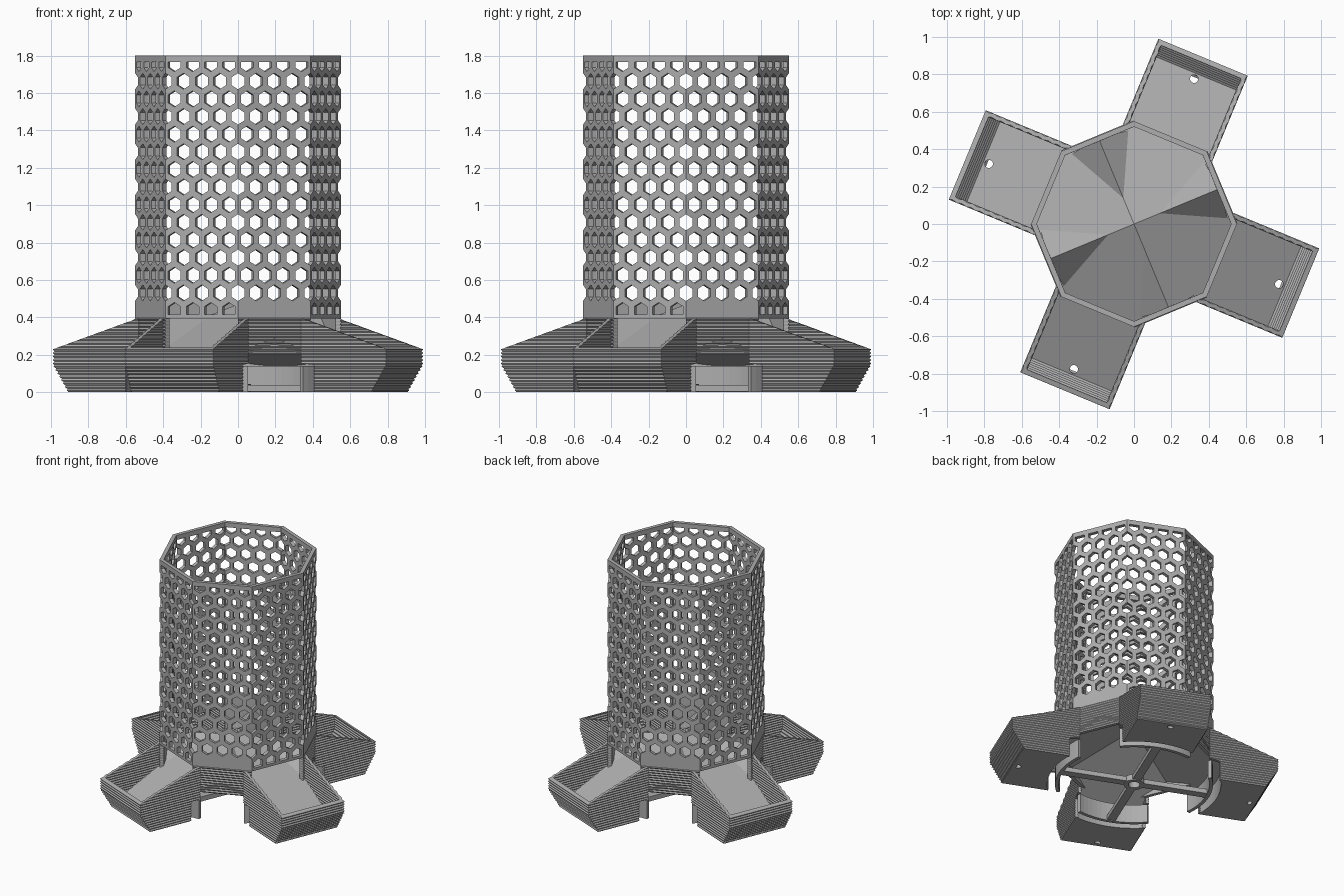
import bpy, bmesh
from math import sin, cos, pi, radians
from mathutils import Matrix, Vector

if "Cube" in bpy.data.objects:
    bpy.data.objects.remove(bpy.data.objects["Cube"])

grey = bpy.data.materials.new("plain grey")
grey.use_nodes = True
tone = (0.42, 0.42, 0.42, 1)
grey.diffuse_color = tone
grey.node_tree.nodes["Principled BSDF"].inputs["Base Color"].default_value = tone

TRAY_ANGLES = [radians(-22.5 + 90 * k) for k in range(4)]
GAP_ANGLES = [a + pi / 4 for a in TRAY_ANGLES]
APOTHEM, SIDE = 0.508, 0.421


def finish(name, bm, angle=0):
    bmesh.ops.recalc_face_normals(bm, faces=bm.faces)
    mesh = bpy.data.meshes.new(name)
    bm.to_mesh(mesh)
    bm.free()
    mesh.materials.append(grey)
    return place(name, mesh, angle)


def place(name, mesh, angle):
    obj = bpy.data.objects.new(name, mesh)
    obj.rotation_euler.z = angle
    bpy.context.collection.objects.link(obj)
    return obj


def copies(obj, angles):
    obj.rotation_euler.z = angles[0]
    for a in angles[1:]:
        place(obj.name, obj.data, a)


def loft(bm, rings, closed=False):
    """Skin a list of equal point rings, capped unless closed."""
    rows = [[bm.verts.new(p) for p in ring] for ring in rings]
    n = len(rows[0])
    pairs = list(zip(rows, rows[1:])) + ([(rows[-1], rows[0])] if closed else [])
    for a, b in pairs:
        for i in range(n):
            j = (i + 1) % n
            bm.faces.new((a[i], a[j], b[j], b[i]))
    if not closed:
        bm.faces.new(rows[0][::-1])
        bm.faces.new(rows[-1])


def ring_wall(bm, outer, inner, z0, z1, steps, start=0, sweep=2 * pi):
    """Sweep a rectangular section round z."""
    full = sweep > 6
    section = [(outer, z0), (outer, z1), (inner, z1), (inner, z0)]
    angles = [start + sweep * i / steps for i in range(steps + (not full))]
    loft(bm, [[(r * cos(a), r * sin(a), z) for r, z in section] for a in angles], full)


def plate(bm, outline, low, high):
    """Solid between two heights given as functions of x."""
    loft(bm, [[(x, y, f(x)) for x, y in outline] for f in (low, high)])


def cut(obj, cutter):
    mod = obj.modifiers.new("cut", 'BOOLEAN')
    mod.operation, mod.solver, mod.object = 'DIFFERENCE', 'EXACT', cutter
    bpy.context.view_layer.update()
    done = bpy.data.meshes.new_from_object(
        obj.evaluated_get(bpy.context.evaluated_depsgraph_get()))
    obj.modifiers.clear()
    obj.data = done


# Octagonal tower shell
bm = bmesh.new()
ring_wall(bm, 0.55, 0.52, 0.395, 1.8, 8)
tower = finish("tower", bm)

# Honeycomb openings, wrapped round the corners on every second row
bm = bmesh.new()


def hex_cutter(angle, t, z, r0, r1, width):
    turn = Matrix.Rotation(angle, 3, 'Z')
    rings = []
    for r in (r0, r1):
        corners = [radians(60 * i + 30) for i in range(6)]
        rings.append([turn @ Vector((r, t + width * cos(c) / cos(pi / 6),
                                     min(1.765, max(0.415, z + 0.043 * sin(c)))))
                      for c in corners])
    loft(bm, rings)


step = SIDE / 4
for row in range(15):
    z = 0.437 + 0.0943 * row
    for k in range(8):
        face = radians(22.5 + 45 * k)
        if row % 2:
            hex_cutter(radians(45 * k), 0, z, 0.475, 0.6, 0.034)
            offsets = (-step, 0, step)
        elif row or k % 2:
            offsets = [step * (i - 1.5) for i in range(4)]
        else:
            offsets = ()
        for t in offsets:
            hex_cutter(face, t, z, 0.474, 0.54, 0.036)
holes = finish("hole_cutter", bm)
cut(tower, holes)
bpy.data.objects.remove(holes)


# Four-sided feed slope running on into the tray floors
def slope(r):
    return 0.47 - 0.5 * r


bm = bmesh.new()
half = [(0.359, 0.359), (0.47, 0.248), (0.88, 0.248)]
outline = [(0, 0)] + [(x, -y) for x, y in half] + half[::-1]
plate(bm, outline, lambda r: slope(r) - 0.03, slope)
floor = finish("tray_floor", bm)

# Solid tray bottom with a curved inner edge
bm = bmesh.new()
arc = [radians(-24.5 + 49 * i / 12) for i in range(13)]
outline = [(0.6 * cos(a), 0.6 * sin(a)) for a in arc] + [(0.878, 0.249), (0.878, -0.249)]
plate(bm, outline, lambda r: 0, lambda r: slope(r) - 0.015)
base = finish("tray_bottom", bm)

# Drain hole through floor and bottom
bm = bmesh.new()
bmesh.ops.create_cone(bm, cap_ends=True, segments=20, radius1=0.022, radius2=0.022,
                      depth=0.6, matrix=Matrix.Translation((0.84, 0, 0)))
drain = finish("drain_cutter", bm)
cut(floor, drain)
cut(base, drain)
bpy.data.objects.remove(drain)
copies(floor, TRAY_ANGLES)
copies(base, TRAY_ANGLES)

# Ribbed tray walls: U-shaped section, flared end, sloping top edge
LEVELS = 44


def rib(i):
    return 0 if i % 2 else -0.007


bm = bmesh.new()
rings = []
for i in range(LEVELS + 1):
    z = 0.4 * i / LEVELS
    w = 0.2585 + rib(i)
    end = min(0.965, 0.878 + 0.6 * z) + rib(i)
    start = 0.47 if z > 0.15 else 0.545
    wi, ei = w - 0.022, end - 0.022
    rings.append([(x, y, z) for x, y in (
        (start, -w), (end, -w), (end, w), (start, w),
        (start, wi), (ei, wi), (ei, -wi), (start, -wi))])
loft(bm, rings)
geom = bm.verts[:] + bm.edges[:] + bm.faces[:]
result = bmesh.ops.bisect_plane(bm, geom=geom, plane_co=(0.965, 0, 0.23),
                                plane_no=(0.337, 0, 1), clear_outer=True)
rim = [e for e in bm.edges if e.is_boundary]
bmesh.ops.holes_fill(bm, edges=rim, sides=0)
copies(finish("tray_wall", bm), TRAY_ANGLES)

# Ribbed panels closing the tower between the trays
bm = bmesh.new()
rings = []
for i in range(22, LEVELS + 1):
    r = APOTHEM + 0.004 + rib(i)
    rings.append([(x, y, 0.4 * i / LEVELS) for x, y in (
        (r, -0.21), (r, 0.21), (0.48, 0.2), (0.48, -0.2))])
loft(bm, rings)
copies(finish("ribbed_panel", bm), GAP_ANGLES)

# Ridged deflectors steering feed into the trays
bm = bmesh.new()
tip, ridge = bm.verts.new((0.15, 0, 0.417)), bm.verts.new((0.49, 0, 0.4))
for s in (-1, 1):
    foot = bm.verts.new((0.475, 0.165 * s, 0.243))
    bm.faces.new((tip, ridge, foot))
copies(finish("deflector", bm), GAP_ANGLES)

# Curved lips inside the trays, joined by beams to a central hub
bm = bmesh.new()
ring_wall(bm, 0.545, 0.52, 0, 0.14, 14, radians(-28), radians(56))
copies(finish("curved_lip", bm), TRAY_ANGLES)

bm = bmesh.new()
plate(bm, [(0.055, -0.03), (0.53, -0.03), (0.53, 0.03), (0.055, 0.03)],
      lambda r: 0.005, lambda r: 0.04)
copies(finish("cross_beam", bm), TRAY_ANGLES)

bm = bmesh.new()
ring_wall(bm, 0.07, 0.04, 0, 0.045, 24)
finish("hub", bm)
